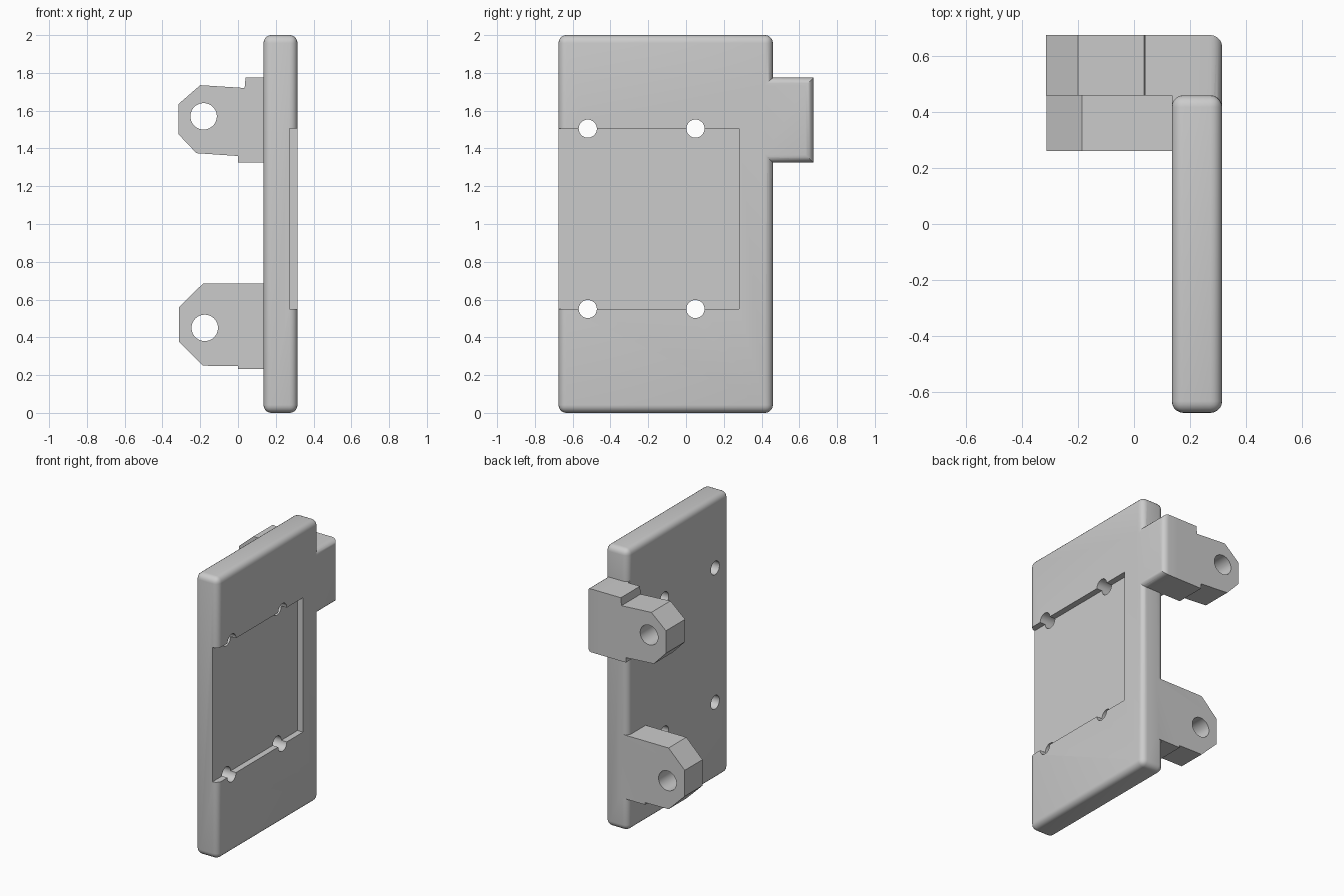
import bpy, bmesh, math
from mathutils import Matrix

cube = bpy.data.objects.get("Cube")
if cube:
    bpy.data.objects.remove(cube, do_unlink=True)

grey = bpy.data.materials.new("light_grey")
grey.use_nodes = True
colour = (0.6, 0.6, 0.6, 1)
grey.diffuse_color = colour
grey.node_tree.nodes["Principled BSDF"].inputs["Base Color"].default_value = colour


def finish(name, bm):
    bmesh.ops.recalc_face_normals(bm, faces=bm.faces)
    mesh = bpy.data.meshes.new(name)
    bm.to_mesh(mesh)
    bm.free()
    mesh.materials.append(grey)
    obj = bpy.data.objects.new(name, mesh)
    bpy.context.collection.objects.link(obj)
    return obj


def box(name, low, high, radius=0, keep=lambda edge: True):
    """Box between two corners, with the chosen edges rounded."""
    bm = bmesh.new()
    bmesh.ops.create_cube(bm, size=1)
    for v in bm.verts:
        v.co = [low[i] if v.co[i] < 0 else high[i] for i in range(3)]
    if radius:
        edges = [e for e in bm.edges if keep(e)]
        bmesh.ops.bevel(bm, geom=edges, offset=radius, segments=5,
                        profile=0.5, affect='EDGES', clamp_overlap=True)
    return finish(name, bm)


def prism(name, outline, y0, y1):
    """Outline in x and z, extruded along y."""
    bm = bmesh.new()
    face = bm.faces.new([bm.verts.new((x, y0, z)) for x, z in outline])
    new = bmesh.ops.extrude_face_region(bm, geom=[face])["geom"]
    for v in new:
        if isinstance(v, bmesh.types.BMVert):
            v.co.y = y1
    return finish(name, bm)


def rod(name, centre, radius, axis):
    bm = bmesh.new()
    turn = Matrix.Rotation(math.pi / 2, 4, axis)
    bmesh.ops.create_cone(bm, cap_ends=True, segments=40, radius1=radius,
                          radius2=radius, depth=0.9,
                          matrix=Matrix.Translation(centre) @ turn)
    return finish(name, bm)


def combine(target, other, operation):
    """Apply a boolean and discard the helper."""
    other.hide_render = True
    mod = target.modifiers.new("boolean", 'BOOLEAN')
    mod.operation, mod.object, mod.solver = operation, other, 'EXACT'
    bpy.context.view_layer.objects.active = target
    bpy.ops.object.modifier_apply(modifier=mod.name)
    bpy.data.objects.remove(other, do_unlink=True)


BACK, FRONT = 0.135, 0.315      # plate thickness in x
EDGE, END = 0.46, 0.675         # plate side and tab end in y
TAB_LOW, TAB_HIGH = 1.325, 1.775

# Rounded plate
plate = box("mounting_plate", (BACK, -END, 0), (FRONT, EDGE, 2), 0.042)

# Side tab: its outer long edges are rounded
def outer_edge(e):
    on_front = all(v.co.x > FRONT - 0.001 for v in e.verts)
    return on_front and any(v.co.y > EDGE for v in e.verts)

tab = box("side_tab", (BACK, 0.405, TAB_LOW), (FRONT, END, TAB_HIGH), 0.042, outer_edge)
combine(plate, tab, 'UNION')

# Hinge lugs
upper = prism("upper_lug", [
    (-0.315, 1.475), (-0.22, 1.375), (0, 1.36), (0, TAB_LOW), (0.2, TAB_LOW),
    (0.2, TAB_HIGH), (0.04, TAB_HIGH), (0.035, 1.72), (-0.2, 1.735), (-0.315, 1.635)],
    EDGE, END)
lower = prism("lower_lug", [
    (-0.312, 0.375), (-0.185, 0.25), (0, 0.247), (0, 0.232), (0.2, 0.232),
    (0.2, 0.685), (-0.185, 0.685), (-0.312, 0.56)], 0.26, EDGE)
for lug, x, z in ((upper, -0.182, 1.57), (lower, -0.176, 0.45)):
    combine(lug, rod("pin_cutter", (x, EDGE, z), 0.07, 'X'), 'DIFFERENCE')
    combine(plate, lug, 'UNION')

# Recess open towards the front, with screw holes on its borders
LOW, HIGH = 0.55, 1.505
combine(plate, box("recess_cutter", (0.272, -0.8, LOW), (0.4, 0.28, HIGH)), 'DIFFERENCE')
for y in (-0.52, 0.05):
    for z in (LOW, HIGH):
        combine(plate, rod("screw_cutter", (0.22, y, z), 0.048, 'Y'), 'DIFFERENCE')

plate.name = "hinged_mounting_plate"
bpy.ops.object.select_all(action='DESELECT')
plate.select_set(True)
bpy.context.view_layer.objects.active = plate
bpy.ops.object.shade_smooth_by_angle(angle=math.radians(30))
